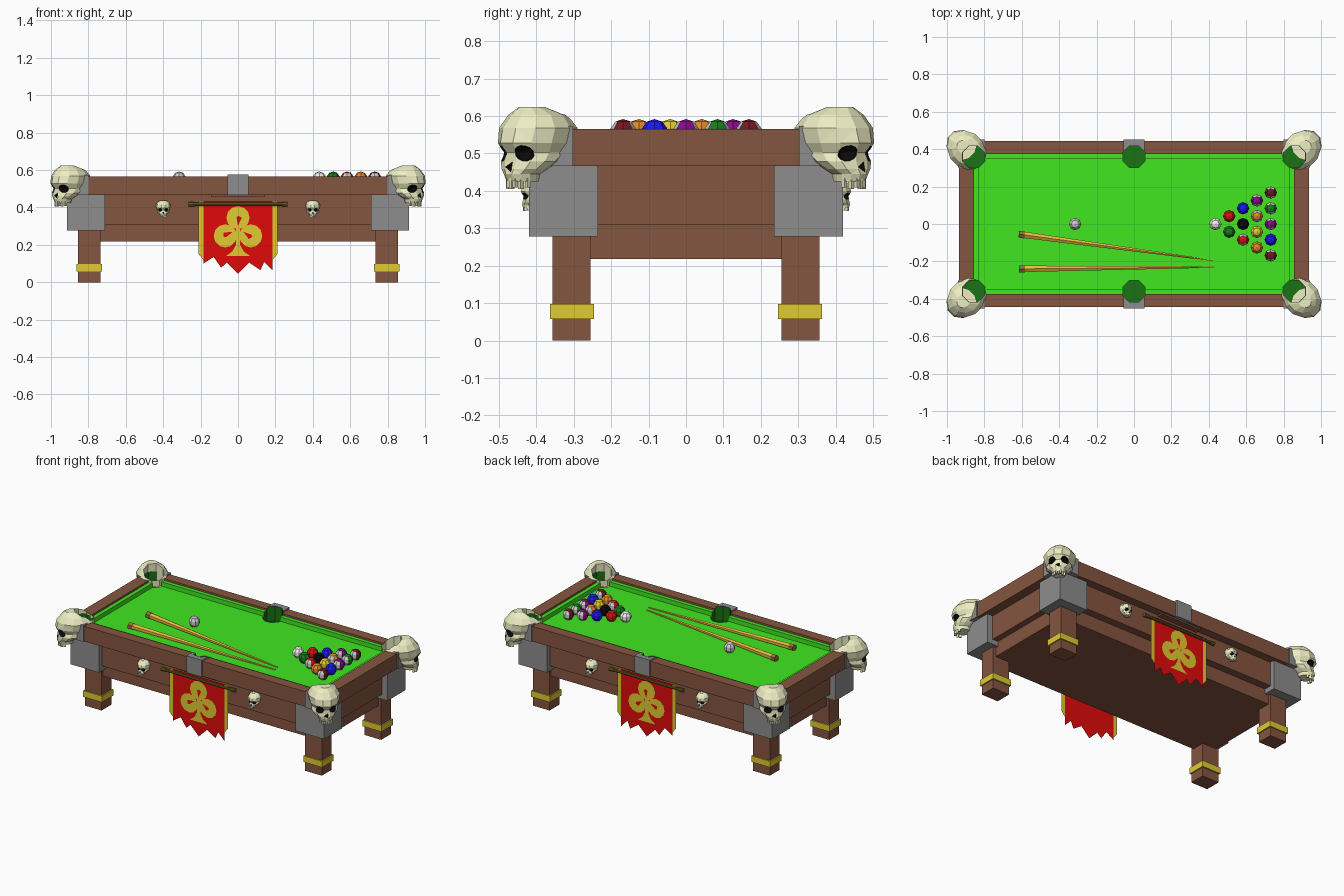
import bpy, bmesh
from math import sin, cos, pi, atan2
from mathutils import Matrix, Vector

if "Cube" in bpy.data.objects:
    bpy.data.objects.remove(bpy.data.objects["Cube"])


def mat(name, *rgb):
    m = bpy.data.materials.new(name)
    m.diffuse_color = (*rgb, 1)
    m.use_nodes = True
    m.node_tree.nodes["Principled BSDF"].inputs["Base Color"].default_value = m.diffuse_color
    return m


WOOD, FELT = mat("wood", .235, .092, .052), mat("felt", .052, .8, .015)
DARK, STEEL = mat("pocket_green", .01, .17, .007), mat("steel", .27, .27, .27)
RED, GOLD = mat("banner_red", .75, .003, .003), mat("gold", .75, .6, .032)
BONE, BLACK = mat("bone", .85, .85, .55), mat("black", .003, .003, .003)
BRASS, TAN = mat("rod_brown", .16, .11, .02), mat("cue_wood", .8, .5, .05)
BUTT, WHITE = mat("cue_butt", .3, .17, .04), mat("white", .9, .9, .9)


def obj(name, bm, *mats):
    me = bpy.data.meshes.new(name)
    bm.to_mesh(me)
    bm.free()
    for m in mats:
        me.materials.append(m)
    ob = bpy.data.objects.new(name, me)
    bpy.context.collection.objects.link(ob)
    return ob


def add_box(bm, lo, hi):
    lo, hi = Vector(lo), Vector(hi)
    bmesh.ops.create_cube(bm, size=1, matrix=Matrix.Translation((lo + hi) / 2)
                          @ Matrix.Diagonal((*[abs(d) for d in hi - lo], 1)))


def box(name, lo, hi, m):
    bm = bmesh.new()
    add_box(bm, lo, hi)
    return obj(name, bm, m)


def rod(name, a, b, r1, r2, m, seg=8):
    a, b = Vector(a), Vector(b)
    bm = bmesh.new()
    rot = (b - a).to_track_quat('Z', 'Y').to_matrix().to_4x4()
    bmesh.ops.create_cone(bm, cap_ends=True, segments=seg, radius1=r1, radius2=r2,
                          depth=(b - a).length, matrix=Matrix.Translation((a + b) / 2) @ rot)
    return obj(name, bm, m)


def cut(ob, cutter, mode='TRANSFER'):
    m = ob.modifiers.new("cut", 'BOOLEAN')
    m.object, m.solver, m.material_mode = cutter, 'EXACT', mode
    dg = bpy.context.evaluated_depsgraph_get()
    me = bpy.data.meshes.new_from_object(ob.evaluated_get(dg), depsgraph=dg)
    ob.modifiers.clear()
    ob.data = me


def flat(name, pts, y, m):
    # flat cloth polygon in the xz plane, facing away from the table
    bm = bmesh.new()
    f = bm.faces.new([bm.verts.new((x, y, z)) for x, z in pts])
    f.normal_update()
    if f.normal.y * y < 0:
        f.normal_flip()
    bmesh.ops.triangulate(bm, faces=[f])
    return obj(name, bm, m)


def octagon_cutter(name, spots, z, m):
    bm = bmesh.new()
    for x, y in spots:
        bmesh.ops.create_cone(bm, cap_ends=True, segments=8, radius1=.063, radius2=.063, depth=.3,
                              matrix=Matrix.Translation((x, y, z)) @ Matrix.Rotation(pi / 8, 4, 'Z'))
    ob = obj(name, bm, m)
    ob.hide_render = True
    return ob


pockets = octagon_cutter("pocket_cutter", [(x, y) for x in (-.855, 0, .855) for y in (-.36, .36)], .627, DARK)

# body and bed
box("body", (-.875, -.39, .31), (.875, .39, .467), WOOD)
box("lower_body", (-.835, -.34, .218), (.835, .34, .31), WOOD)
cut(box("felt_bed", (-.86, -.38, .464), (.86, .38, .525), FELT), pockets)

# rails, cushions, middle brackets
for s in (-1, 1):
    parts = [box("long_rail", (-.935, s * .375, .467), (.935, s * .443, .565), WOOD),
             box("end_rail", (s * .855, -.375, .467), (s * .935, .375, .565), WOOD),
             box("long_cushion", (-.855, s * .35, .52), (.855, s * .378, .553), FELT),
             box("end_cushion", (s * .83, -.35, .52), (s * .858, .35, .553), FELT),
             box("middle_bracket", (-.055, s * .372, .467), (.055, s * .453, .576), STEEL)]
    for p in parts:
        cut(p, pockets)
    box("banner_ledge", (-.145, s * .385, .457), (.145, s * .43, .472), WOOD)

# skull: horizontal rings of (height, front, back, half width)
RINGS = [(-.075, .078, .0, .036), (-.055, .086, -.005, .04), (-.042, .084, -.02, .056),
         (-.022, .08, -.05, .07), (.002, .078, -.095, .068), (.028, .093, -.112, .08),
         (.068, .084, -.112, .086), (.103, .06, -.085, .066), (.124, .04, -.03, .03)]
bm = bmesh.new()
N, loops = 12, []
for z, f, b, w in RINGS:
    ring = []
    for i in range(N):
        a = 2 * pi * (i + .5) / N
        u = (f + b) / 2 + (f - b) / 2 * max(-1, min(1, cos(a) * 1.035))
        ring.append(bm.verts.new((1.12 * w * sin(a), -1.12 * u, z)))
    loops.append(ring)
for r0, r1 in zip(loops, loops[1:]):
    for i in range(N):
        bm.faces.new((r0[i], r0[(i + 1) % N], r1[(i + 1) % N], r1[i]))
bm.faces.new(loops[0])
bm.faces.new(loops[-1])
bmesh.ops.triangulate(bm, faces=bm.faces)
bmesh.ops.recalc_face_normals(bm, faces=bm.faces)
skull = obj("skull_master", bm, BONE)

# hollow at the back for the corner pocket, then eye sockets and nose hole
hollow = octagon_cutter("hollow_cutter", [(0, .067)], .127, BONE)
cut(skull, hollow)
bm = bmesh.new()
for s in (-1, 1):
    bmesh.ops.create_uvsphere(bm, u_segments=8, v_segments=6, radius=1,
                              matrix=Matrix.Translation((s * .042, -.083, 0))
                              @ Matrix.Rotation(s * .3, 4, 'Y') @ Matrix.Diagonal((.028, .034, .021, 1)))
bmesh.ops.create_cone(bm, cap_ends=True, segments=3, radius1=.016, radius2=.016, depth=.04,
                      matrix=Matrix.Translation((0, -.095, -.036)) @ Matrix.Rotation(pi / 2, 4, 'X')
                      @ Matrix.Rotation(pi / 2, 4, 'Z'))
sockets = obj("socket_cutter", bm, BLACK)
cut(skull, sockets)

# teeth
bm = bmesh.new()
bm.from_mesh(skull.data)
for i in range(-3, 4):
    x, y = i * .0115, -.086 + .003 * i * i
    add_box(bm, (x - .0047, y - .005, -.095 + .004 * (i % 2)), (x + .0047, y + .008, -.066))
bm.to_mesh(skull.data)
bm.free()


def place_skull(name, loc, ang, scale):
    ob = bpy.data.objects.new(name, skull.data.copy())
    bpy.context.collection.objects.link(ob)
    ob.data.transform(Matrix.Translation(loc) @ Matrix.Rotation(ang, 4, 'Z') @ Matrix.Scale(scale, 4))


# corners: legs, bands, blocks, trims, skulls
for sx in (-1, 1):
    for sy in (-1, 1):
        box("leg", (sx * .735, sy * .255, 0), (sx * .855, sy * .357, .3), WOOD)
        box("leg_band", (sx * .727, sy * .246, .058), (sx * .863, sy * .364, .098), GOLD)
        box("corner_block", (sx * .71, sy * .235, .278), (sx * .915, sy * .42, .467), STEEL)
        for name, lo in (("corner_trim_long", (.8, .372)), ("corner_trim_end", (.852, .302))):
            cut(box(name, (sx * lo[0], sy * lo[1], .466), (sx * .942, sy * .451, .573), STEEL), pockets)
        place_skull("corner_skull", (sx * .906, sy * .406, .5), atan2(sx, -sy), 1)
        place_skull("side_skull", (sx * .4, sy * .398, .386), 0 if sy < 0 else pi, .42)
for helper in (skull, sockets, hollow, pockets):
    bpy.data.objects.remove(helper)

# banners with club emblem
HEM = [(-.185, .1), (-.13, .135), (-.09, .078), (-.06, .105), (0, .045),
       (.06, .105), (.12, .065), (.14, .11), (.185, .065)]
STEM = [(-.065, .14), (-.03, .165), (-.012, .2), (-.012, .3), (.012, .3), (.012, .2), (.03, .165), (.065, .14)]
for s in (-1, 1):
    y = s * .404
    flat("banner", [(-.185, .435)] + HEM + [(.185, .435)], y, RED)
    for e in (-1, 1):
        flat("banner_edge", [(e * .185, .435), (e * .21, .435), (e * .21, .15), (e * .185, .12)], y, GOLD)
    flat("emblem_stem", STEM, y + s * .002, GOLD)
    for k, (cx, cz) in enumerate(((0, .345), (-.068, .248), (.068, .248))):
        flat("emblem_lobe", [(cx + .062 * cos(a * pi / 6), cz + .062 * sin(a * pi / 6)) for a in range(12)],
             y + s * (.003 + .0005 * k), GOLD)
        d = Vector((-cx, .285 - cz)).normalized()
        n, c = Vector((-d.y, d.x)), Vector((cx, cz))
        flat("emblem_slit", [c - d * .01, c + n * .02, c + d * .045, c - n * .008], y + s * .0055, RED)
    rod("banner_rod", (-.25, s * .408, .417), (.25, s * .408, .417), .009, .009, BRASS)
    for e in (-1, 1):
        rod("rod_end", (e * .235, s * .408, .417), (e * .265, s * .408, .417), .011, .013, BRASS)

# cues
for a, b in (((-.61, -.055), (.42, -.195)), ((-.61, -.24), (.43, -.23))):
    a, b = Vector((*a, .543)), Vector((*b, .53))
    rod("cue", a, b, .02, .004, TAN, 6)
    rod("cue_butt", a - (b - a) * .005, a + (b - a) * .025, .0215, .0215, BUTT, 6)

# balls
COL = {c: mat("ball_" + c, *v) for c, v in dict(
    red=(.75, .006, .006), green=(.01, .2, .01), blue=(.01, .01, .85), black=(.003, .003, .003), white=(.9, .9, .85),
    purple=(.25, .003, .25), orange=(.75, .25, .02), yellow=(.75, .6, .03), maroon=(.17, .01, .015)).items()}


def ball(name, x, y, m, stripe):
    bm = bmesh.new()
    bmesh.ops.create_uvsphere(bm, u_segments=8, v_segments=5, radius=.035,
                              matrix=Matrix.Translation((x, y, .557)))
    bm.normal_update()
    for f in bm.faces:
        if stripe and abs(f.normal.y) > .7:
            f.material_index = 1
    obj(name, bm, m, WHITE)


ball("cue_ball", -.315, 0, WHITE, False)
RACK = ["white", "green red", "red* black blue", "orange yellow orange* purple*",
        "maroon* blue purple* green* maroon*"]
for r, row in enumerate(RACK):
    for i, c in enumerate(row.split()):
        ball("rack_ball", .435 + r * .074, (i - r / 2) * .084, COL[c.strip("*")], "*" in c)
